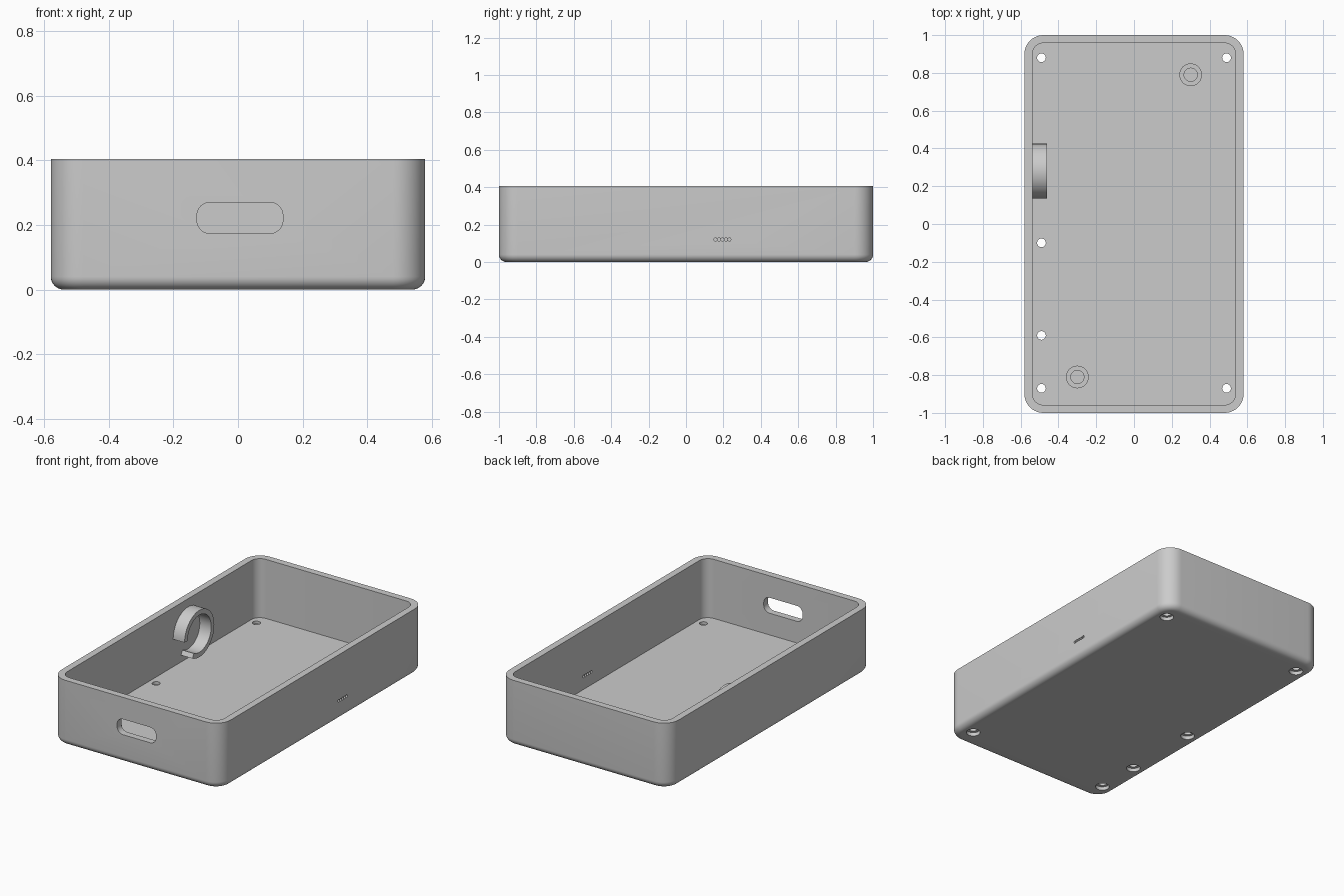
import bpy, bmesh
from math import sin, cos, pi, radians
from mathutils import Matrix, Vector

if "Cube" in bpy.data.objects:
    bpy.data.objects.remove(bpy.data.objects["Cube"])

grey = bpy.data.materials.new("plain grey")
grey.use_nodes = True
grey.diffuse_color = (0.6, 0.6, 0.6, 1)
grey.node_tree.nodes["Principled BSDF"].inputs["Base Color"].default_value = (0.6, 0.6, 0.6, 1)

HALF_X, HALF_Y, HEIGHT = 0.58, 1.0, 0.405
WALL, CORNER, FILLET = 0.042, 0.1, 0.04


def rounded(hx, hy, r, z, steps=10):
    """Loop of points round a rectangle with rounded corners."""
    loop = []
    for q, (sx, sy) in enumerate([(1, 1), (-1, 1), (-1, -1), (1, -1)]):
        for i in range(steps + 1):
            a = (q + i / steps) * pi / 2
            loop.append(Vector((sx * (hx - r) + r * cos(a), sy * (hy - r) + r * sin(a), z)))
    return loop


def circle(r, z, sides=32):
    return [Vector((r * cos(2 * pi * i / sides), r * sin(2 * pi * i / sides), z)) for i in range(sides)]


def loft(bm, loops, matrix=Matrix()):
    """Skin a list of equal loops and cap both ends."""
    rows = [[bm.verts.new(matrix @ p) for p in loop] for loop in loops]
    n = len(rows[0])
    for a, b in zip(rows, rows[1:]):
        for i in range(n):
            j = (i + 1) % n
            bm.faces.new((a[i], a[j], b[j], b[i]))
    bm.faces.new(rows[0][::-1])
    bm.faces.new(rows[-1])


def finish(bm, name):
    bmesh.ops.recalc_face_normals(bm, faces=bm.faces)
    mesh = bpy.data.meshes.new(name)
    bm.to_mesh(mesh)
    bm.free()
    mesh.materials.append(grey)
    obj = bpy.data.objects.new(name, mesh)
    bpy.context.collection.objects.link(obj)
    return obj


def smooth(obj):
    bpy.ops.object.select_all(action="DESELECT")
    obj.select_set(True)
    bpy.context.view_layer.objects.active = obj
    bpy.ops.object.shade_smooth_by_angle(angle=radians(35))


# Open tray: filleted underside, outer wall, rim, inner wall and floor
bm = bmesh.new()
loops = []
for i in range(9):
    a = i / 8 * pi / 2
    inset = FILLET * (1 - sin(a))
    loops.append(rounded(HALF_X - inset, HALF_Y - inset, CORNER - inset, FILLET * (1 - cos(a))))
loops.append(rounded(HALF_X, HALF_Y, CORNER, HEIGHT))
for z in (HEIGHT, 0.04):
    loops.append(rounded(HALF_X - WALL, HALF_Y - WALL, CORNER - WALL, z))
loft(bm, loops)
tray = finish(bm, "tray")

# Cutter for all the openings
bm = bmesh.new()
screw_spots = [(x, y) for x in (-0.49, 0.49) for y in (-0.87, 0.88)] + [(-0.49, -0.1), (-0.49, -0.59)]
for x, y in screw_spots:
    loft(bm, [circle(0.04, -0.05), circle(0.04, 0.022), circle(0.023, 0.022), circle(0.023, 0.1)],
         Matrix.Translation((x, y, 0)))
loft(bm, [rounded(0.133, 0.048, 0.04, z) for z in (-0.1, 0.1)],
     Matrix.Translation((0.006, -HALF_Y, 0.222)) @ Matrix.Rotation(pi / 2, 4, "X"))
for i in range(5):
    loft(bm, [circle(0.0085, z, 16) for z in (-0.1, 0.1)],
         Matrix.Translation((HALF_X, 0.157 + 0.0187 * i, 0.12)) @ Matrix.Rotation(pi / 2, 4, "Y"))
cutter = finish(bm, "opening_cutter")
cutter.hide_render = True

cut = tray.modifiers.new("openings", "BOOLEAN")
cut.object = cutter
cut.operation = "DIFFERENCE"
cut.solver = "EXACT"
bpy.context.view_layer.objects.active = tray
bpy.ops.object.modifier_apply(modifier=cut.name)
bpy.data.objects.remove(cutter)
smooth(tray)

# Floor posts with blind holes
for name, x, y in (("back_post", 0.3, 0.79), ("front_post", -0.3, -0.81)):
    bm = bmesh.new()
    loft(bm, [circle(0.06, 0.035), circle(0.06, 0.1), circle(0.035, 0.1), circle(0.035, 0.045)],
         Matrix.Translation((x, y, 0)))
    smooth(finish(bm, name))

# Open clip ring on the inner side wall
bm = bmesh.new()
sections = []
for i in range(49):
    a = radians(-118 + 298 * i / 48)
    sections.append([Vector((x, 0.28 + r * cos(a), 0.21 + r * sin(a)))
                     for x, r in ((-0.55, 0.115), (-0.46, 0.115), (-0.46, 0.145), (-0.55, 0.145))])
loft(bm, sections)
smooth(finish(bm, "cable_clip"))
